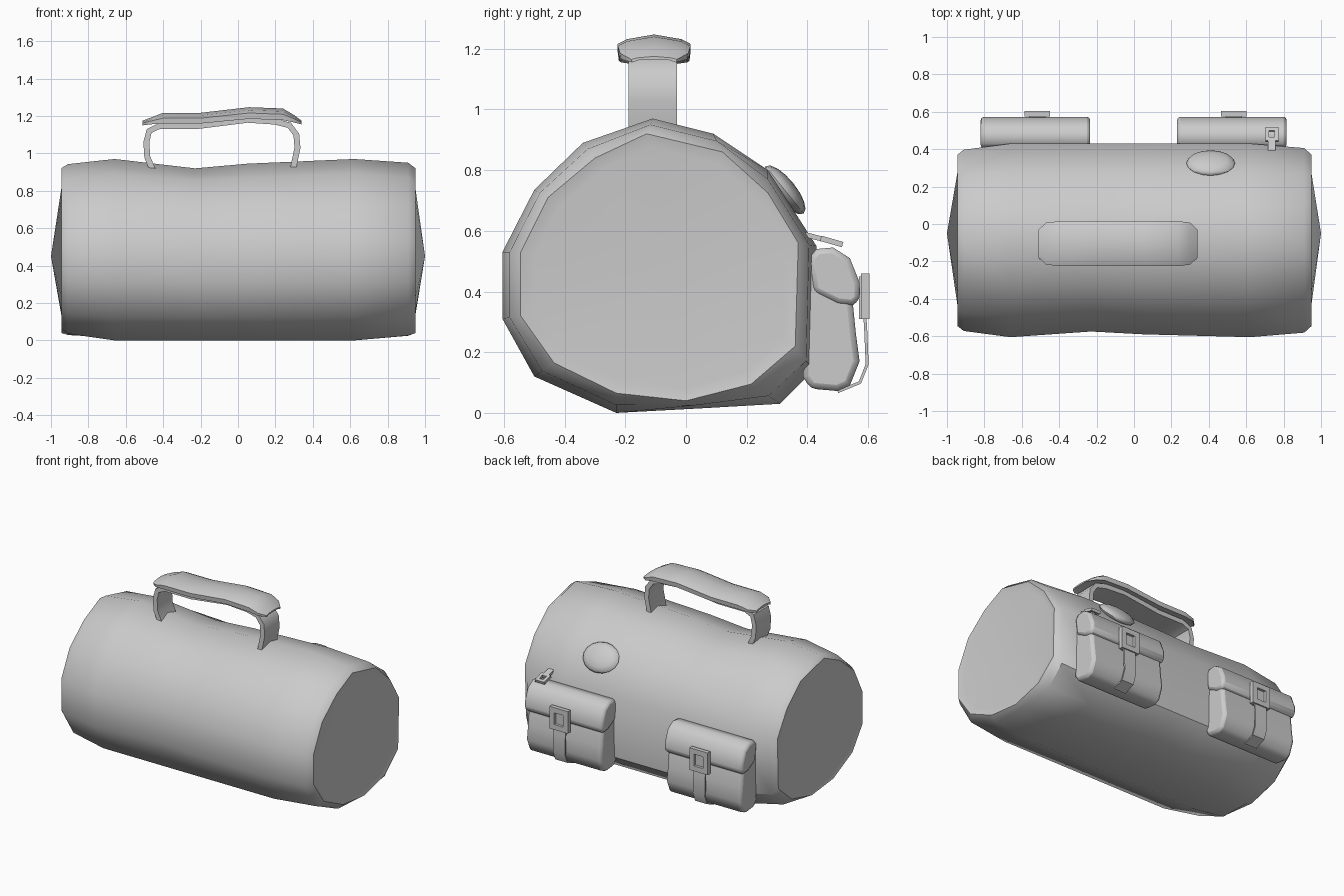
import bpy, bmesh, math
from mathutils import Vector, Matrix

if "Cube" in bpy.data.objects:
    bpy.data.objects.remove(bpy.data.objects["Cube"])

GREY = (0.6, 0.6, 0.6, 1)
grey = bpy.data.materials.new("plain grey")
grey.use_nodes = True
grey.diffuse_color = GREY
grey.node_tree.nodes["Principled BSDF"].inputs["Base Color"].default_value = GREY


def finish(name, bm, angle=40, bevel=0, segments=2):
    bmesh.ops.recalc_face_normals(bm, faces=bm.faces)
    mesh = bpy.data.meshes.new(name)
    bm.to_mesh(mesh)
    bm.free()
    mesh.materials.append(grey)
    obj = bpy.data.objects.new(name, mesh)
    bpy.context.collection.objects.link(obj)
    if bevel:
        mod = obj.modifiers.new("soft edges", "BEVEL")
        mod.width, mod.segments, mod.limit_method = bevel, segments, "ANGLE"
        mod.angle_limit = math.radians(50)
    bpy.ops.object.select_all(action="DESELECT")
    obj.select_set(True)
    bpy.context.view_layer.objects.active = obj
    bpy.ops.object.shade_smooth_by_angle(angle=math.radians(angle))
    return obj


def loft(rings, caps=True, closed=False):
    """Skin a row of equal vertex loops."""
    bm = bmesh.new()
    loops = [[bm.verts.new(p) for p in ring] for ring in rings]
    n = len(loops[0])
    pairs = list(zip(loops, loops[1:])) + ([(loops[-1], loops[0])] if closed else [])
    for a, b in pairs:
        for i in range(n):
            bm.faces.new((a[i], a[(i + 1) % n], b[(i + 1) % n], b[i]))
    if caps and not closed:
        bm.faces.new(loops[0])
        bm.faces.new(loops[-1])
    return bm


def prism(profile, start, end, axis="x"):
    """Extrude a (y, z) profile along x, or an (x, z) profile along y."""
    place = (lambda p, t: (t, p[0], p[1])) if axis == "x" else (lambda p, t: (p[0], t, p[1]))
    return loft([[place(p, t) for p in profile] for t in (start, end)])


def ribbon(path, thickness):
    """Outline of a band that follows a 2D path."""
    pts = [Vector(p) for p in path]
    sides = ([], [])
    for i, p in enumerate(pts):
        d = (pts[min(i + 1, len(pts) - 1)] - pts[max(i - 1, 0)]).normalized()
        off = Vector((-d.y, d.x)) * thickness / 2
        sides[0].append(p + off)
        sides[1].append(p - off)
    return sides[0] + sides[1][::-1]


def frame(width, height, border, depth, matrix):
    """Rectangular ring in the local xz plane."""
    def rect(inset, y):
        w, h = width / 2 - inset, height / 2 - inset
        return [matrix @ Vector((x, y, z)) for x, z in ((-w, -h), (w, -h), (w, h), (-w, h))]
    d = depth / 2
    return loft([rect(0, -d), rect(0, d), rect(border, d), rect(border, -d)], closed=True)


# Main bag: barrel lofted between a full middle loop and a smaller end loop
middle = [(-.11, .97), (-.34, .89), (-.5, .735), (-.605, .53), (-.605, .31), (-.5, .12),
          (-.23, 0), (.05, .015), (.31, .03), (.42, .14), (.43, .55), (.27, .8), (.09, .92)]
end = [(-.13, .92), (-.3, .84), (-.455, .71), (-.545, .53), (-.545, .32), (-.435, .165),
       (-.23, .065), (0, .04), (.215, .095), (.36, .22), (.37, .56), (.27, .725), (.12, .86)]


def bag_ring(x, t, dent=0, scale=1):
    ring = []
    for (my, mz), (ey, ez) in zip(middle, end):
        y, z = my + (ey - my) * t, mz + (ez - mz) * t
        z -= dent * max(0, (z - .7) / .27)
        y += dent * .6 * max(0, -y / .6) * (z > .2)
        ring.append((x, -.06 + (y + .06) * scale, .46 + (z - .46) * scale))
    return ring


stations = [(-.945, 1), (-.91, .55), (-.66, 0), (-.23, 0, .05), (.05, 0, .025),
            (.62, 0), (.91, .4), (.95, 1)]
rings = [bag_ring(*s) for s in stations]
rings = ([bag_ring(-.935, 1, 0, .9)] + rings + [bag_ring(.94, 1, 0, .9)])
bag = loft(rings, caps=False)
bag.verts.ensure_lookup_table()
n = len(middle)
for side, loop in ((-1, bag.verts[:n]), (1, bag.verts[-n:])):
    tip = bag.verts.new((side, -.05, .45))
    for i in range(n):
        bag.faces.new((loop[i], loop[(i + 1) % n], tip))
finish("bag_body", bag, 42)

# Handle: a bent strap with a padded grip over it
strap = [(-.455, .91), (-.485, .98), (-.49, 1.06), (-.475, 1.12), (-.42, 1.146), (-.22, 1.146),
         (.05, 1.18), (.2, 1.17), (.275, 1.15), (.312, 1.1), (.318, 1.03), (.295, .92)]
finish("handle_strap", prism(ribbon(strap, .032), -.19, -.03, "y"))

grip = []
for x, low, high, half in ((-.51, 1.15, 1.175, .075), (-.47, 1.155, 1.19, .112),
                           (-.4, 1.16, 1.217, .12), (-.2, 1.16, 1.217, .12),
                           (.06, 1.185, 1.247, .12), (.24, 1.178, 1.24, .12),
                           (.3, 1.165, 1.205, .112), (.34, 1.155, 1.175, .075)):
    drop = (high - low) * .5
    section = ((0, high), (half * .75, high - drop * .5), (half, high - drop), (half * .97, low),
               (half * .65, low + .008))
    section = section + tuple((-y, z) for y, z in section[:0:-1])
    grip.append([(x, y - .105, z) for y, z in section])
finish("handle_grip", loft(grip), 50)

# Back pockets, each with a flap, strap and buckle
pouch = [(.39, .5), (.5, .5), (.55, .36), (.56, .26), (.572, .17), (.54, .09), (.5, .072),
         (.41, .08), (.385, .12)]
flap = [(.405, .51), (.43, .54), (.485, .545), (.54, .51), (.572, .43), (.574, .375),
        (.55, .355), (.5, .36), (.42, .4)]
tie = [(.588, .34), (.592, .28), (.597, .16), (.573, .1), (.5, .07)]
for side, x in (("left", .523), ("right", -.527)):
    finish(side + "_pocket", prism(pouch, x - .28, x + .28), 50, .02)
    finish(side + "_pocket_flap", prism(flap, x - .293, x + .293), 50, .018)
    bx = x + .01
    finish(side + "_pocket_strap", prism(ribbon(tie, .01), bx - .045, bx + .045))
    finish(side + "_buckle_frame",
           frame(.138, .15, .035, .028, Matrix.Translation((bx, .59, .385))))
    tongue = [(.57, .31), (.586, .31), (.586, .45), (.57, .45)]
    finish(side + "_buckle_tongue", prism(tongue, bx - .045, bx + .045))

# Pull tab above the left pocket
tilt = Matrix.Translation((.737, .48, .565)) @ Matrix.Rotation(math.radians(74), 4, "X")
finish("pull_ring", frame(.07, .075, .02, .018, tilt))
tab = [(.39, .58), (.45, .564), (.454, .58), (.394, .596)]
finish("pull_tab", prism(tab, .717, .757))

# Oval patch on the upper back
patch = bmesh.new()
bmesh.ops.create_uvsphere(patch, u_segments=16, v_segments=8, radius=1)
lean = Matrix.Translation((.41, .325, .735)) @ Matrix.Rotation(math.radians(-51), 4, "X")
patch.transform(lean @ Matrix.Diagonal((.13, .1, .036, 1)))
finish("oval_patch", patch, 60)
